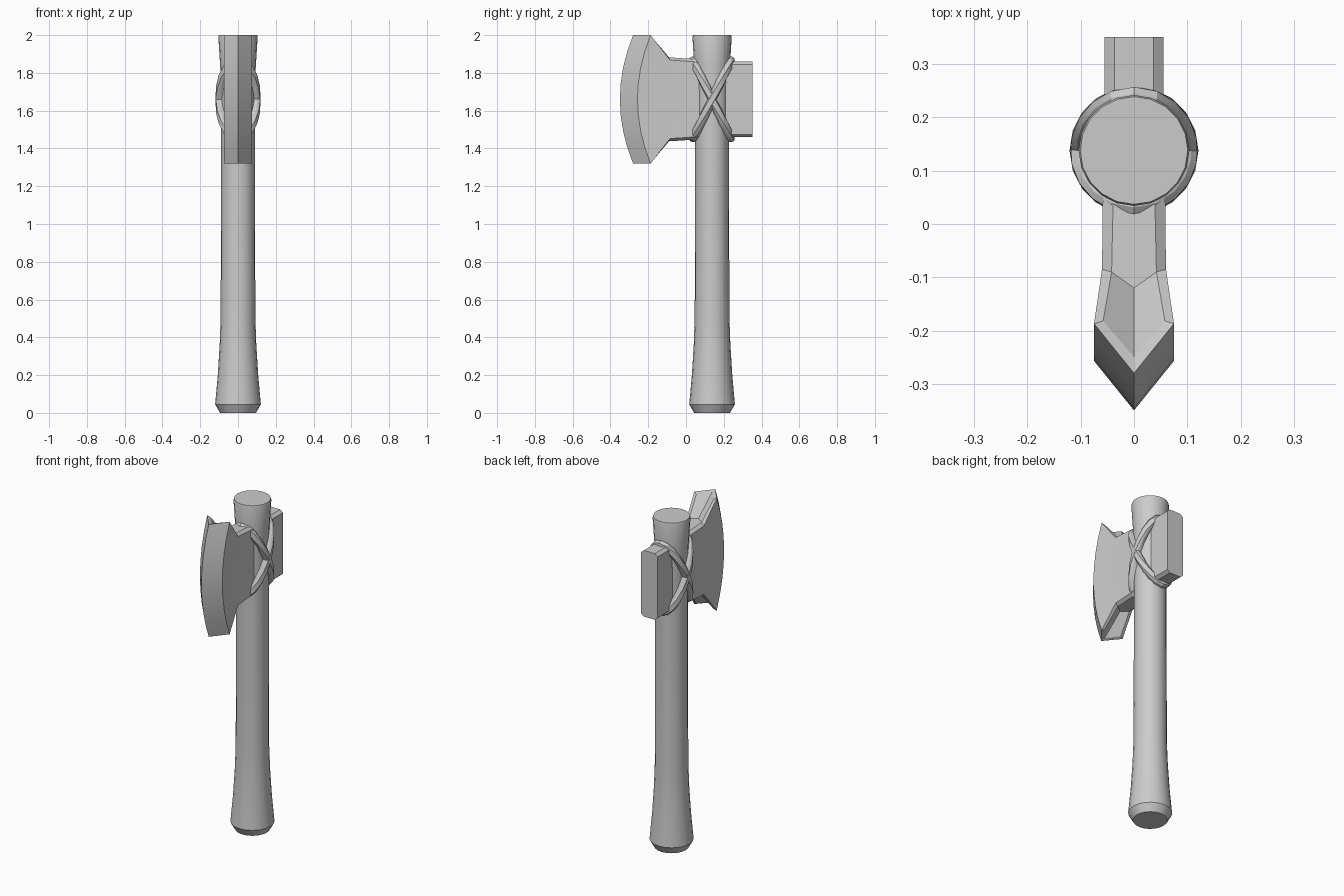
import bpy, bmesh, math
from mathutils import Vector

if "Cube" in bpy.data.objects:
    bpy.data.objects.remove(bpy.data.objects["Cube"])

CY, CZ = 0.138, 1.66      # handle axis (y) and head centre (z)


def finish(name, bm, angle=None, mirror=False):
    bmesh.ops.remove_doubles(bm, verts=bm.verts, dist=1e-5)
    if mirror:
        geom = bm.verts[:] + bm.edges[:] + bm.faces[:]
        bmesh.ops.mirror(bm, geom=geom, axis='X', merge_dist=1e-4)
    bmesh.ops.recalc_face_normals(bm, faces=bm.faces)
    me = bpy.data.meshes.new(name)
    bm.to_mesh(me)
    bm.free()
    ob = bpy.data.objects.new(name, me)
    bpy.context.collection.objects.link(ob)
    if angle:
        bpy.ops.object.select_all(action='DESELECT')
        ob.select_set(True)
        bpy.context.view_layer.objects.active = ob
        bpy.ops.object.shade_smooth_by_angle(angle=math.radians(angle))
    return ob


def bridge(bm, rings, closed):
    pairs = list(zip(rings, rings[1:]))
    if closed:
        pairs.append((rings[-1], rings[0]))
    for r0, r1 in pairs:
        n = len(r0)
        for i in range(n):
            j = (i + 1) % n
            bm.faces.new((r0[i], r0[j], r1[j], r1[i]))


# Handle: turned profile (radius, z)
profile = [(.095, 0), (.121, .045), (.107, .2), (.097, .36), (.092, .5),
           (.090, 1.1), (.090, 1.7), (.094, 1.83), (.104, 1.99), (.101, 2.0)]
bm = bmesh.new()
SIDES = 20
rings = [[bm.verts.new((r * math.cos(2 * math.pi * i / SIDES),
                        CY + r * math.sin(2 * math.pi * i / SIDES), z))
          for i in range(SIDES)] for r, z in profile]
bridge(bm, rings, False)
bm.faces.new(rings[0][::-1])
bm.faces.new(rings[-1])
finish("handle", bm, 24)

# Blade: one half from rows running neck -> flare -> bevel line -> cutting edge
bm = bmesh.new()
ROWS = 8


def quad(*pts):
    bm.faces.new([bm.verts.new(p) for p in pts])


def blade_row(t):
    arc = .07 * t * t
    return [(.058, .10, CZ + .195 * t), (.060, -.085, CZ + .208 * t),
            (.075, -.257 + arc, CZ + .34 * t), (0, -.35 + arc, CZ + .34 * t)]


rows = [blade_row(-1 + 2 * i / ROWS) for i in range(ROWS + 1)]
for a, b in zip(rows, rows[1:]):
    for k in range(3):
        quad(a[k], a[k + 1], b[k + 1], b[k])
for s in (-1, 1):          # chamfered top and bottom rims
    A, B, C, E = blade_row(s)
    Ai, Bi, Ci = (.038, .10, CZ + s * .21), (.042, -.09, CZ + s * .222), (.058, -.182, CZ + s * .332)
    Ac, Bc, Cc = (0, .10, CZ + s * .21), (0, -.12, CZ + s * .224), (0, -.25, CZ + s * .334)
    quad(A, Ai, Bi, B)
    quad(B, Bi, Ci, C)
    quad(C, Ci, Cc, E)
    quad(Ai, Ac, Bc, Bi)
    quad(Bi, Bc, Cc, Ci)
finish("blade", bm, 12, mirror=True)

# Poll: chamfered block behind the handle
bm = bmesh.new()
section = [(.055, .185), (.037, .2), (-.037, .2), (-.055, .185),
           (-.055, -.185), (-.037, -.2), (.037, -.2), (.055, -.185)]
rings = [[bm.verts.new((x, y, CZ + z)) for x, z in section] for y in (.17, .351)]
bridge(bm, rings, False)
bm.faces.new(rings[0])
bm.faces.new(rings[1])
finish("poll", bm)

# Crossed lashing: two tilted bands round the handle
for name, s in (("lashing_a", 1), ("lashing_b", -1)):
    bm = bmesh.new()
    rings = []
    for i in range(SIDES):
        a = 2 * math.pi * i / SIDES
        out = Vector((math.cos(a), math.sin(a), 0))
        tangent = Vector((-.11 * math.sin(a), .11 * math.cos(a), s * .205 * math.cos(a))).normalized()
        side = out.cross(tangent).normalized()
        mid = Vector((0, CY, CZ + s * .205 * math.sin(a)))
        rings.append([bm.verts.new(mid + out * r + side * w)
                      for r, w in ((.08, -.022), (.107, -.021), (.119, -.013),
                                   (.119, .013), (.107, .021), (.08, .022))])
    bridge(bm, rings, True)
    finish(name, bm, 24)
